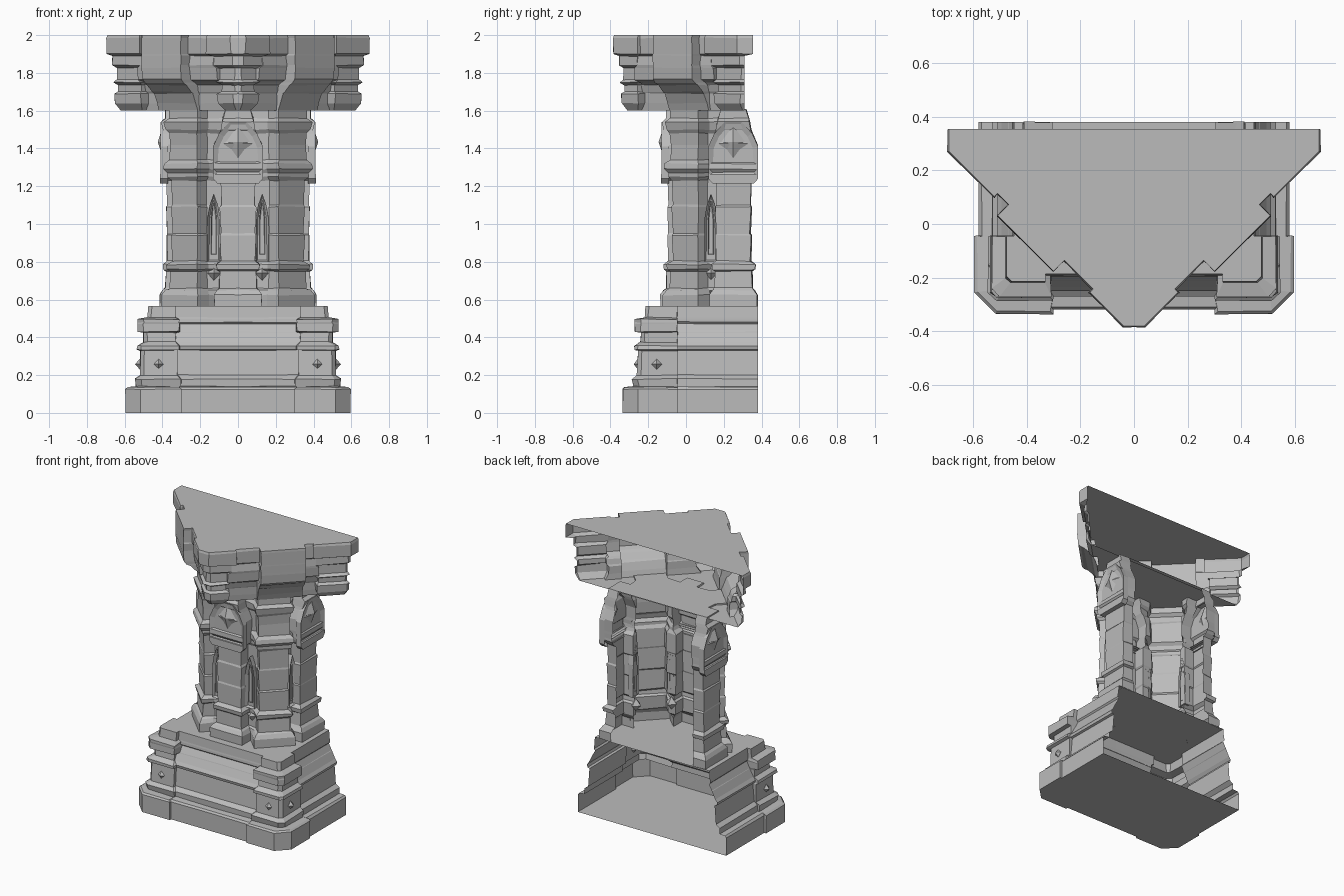
import bpy, bmesh, random
from mathutils import Matrix, Vector

random.seed(4)
if "Cube" in bpy.data.objects:
    bpy.data.objects.remove(bpy.data.objects["Cube"])

stone = bpy.data.materials.new("grey_stone")
stone.use_nodes = True
GREY = (0.5, 0.5, 0.5, 1)
stone.diffuse_color = GREY
stone.node_tree.nodes["Principled BSDF"].inputs["Base Color"].default_value = GREY


def finish(bm, name, mirror=False):
    bmesh.ops.recalc_face_normals(bm, faces=bm.faces)
    mesh = bpy.data.meshes.new(name)
    bm.to_mesh(mesh)
    bm.free()
    mesh.materials.append(stone)
    ob = bpy.data.objects.new(name, mesh)
    bpy.context.collection.objects.link(ob)
    if mirror:
        ob.modifiers.new("mirror", 'MIRROR').merge_threshold = 0.0005


def loft(name, levels, outline, wobble=0.003):
    """Stack half outlines into a shell that is open at the back."""
    bm = bmesh.new()
    rows = []
    for i, level in enumerate(levels):
        row = []
        pts = outline(*level[1:])
        for j, (x, y) in enumerate(pts):
            k = wobble if 0 < i < len(levels) - 1 and 0 < j < len(pts) - 1 else 0
            row.append(bm.verts.new((x + random.uniform(-k, k), y + random.uniform(-k, k),
                                     level[0] + random.uniform(-k, k))))
        rows.append(row)
    for low, high in zip(rows, rows[1:]):
        for j in range(len(low) - 1):
            bm.faces.new((low[j], low[j + 1], high[j + 1], high[j]))
    # horizontal lids
    for row in (rows[0], rows[-1]):
        centre = bm.verts.new((0, row[-1].co.y, row[0].co.z))
        bm.faces.new(row + [centre])
    finish(bm, name, True)


# Stepped base with corner posts
def base_outline(corner, wall, post_in, chamfer):
    yc, yw = 0.26 - corner, 0.26 - wall
    return [(0, yw), (post_in, yw), (post_in, yc), (corner - chamfer, yc),
            (corner, yc + chamfer), (corner, -0.045), (wall, -0.045), (wall, 0.38)]


BASE = [(0, .595, .58, .3, .08), (.125, .595, .58, .3, .08), (.137, .585, .57, .31, .07),
        (.14, .54, .53, .3, .03), (.18, .545, .53, .3, .03), (.2, .52, .5, .32, .02),
        (.33, .515, .49, .32, .02), (.335, .535, .505, .31, .02), (.355, .535, .51, .31, .02),
        (.375, .5, .495, .33, .02), (.425, .5, .47, .33, .02), (.43, .53, .467, .31, .03),
        (.47, .53, .445, .31, .03), (.48, .53, .455, .31, .03), (.495, .53, .455, .31, .03),
        (.505, .48, .452, .33, .02), (.565, .475, .447, .33, .02)]
loft("stepped_base", BASE, base_outline)

# Clustered column with square and diagonal pilasters
CY, SIDE_Y, HALF = 0.28, 0.25, 0.7071


def column_outline(e, a):
    ra, d, rd, rw = .375 + e, .095 + e, .4 + e, .3 + e / 2

    def diag(r, t):
        return ((r + t) * HALF, CY + (t - r) * HALF)
    return [(0, CY - ra), (a, CY - ra), (a, CY - rw), diag(rw + .03, -d), diag(rd, -d),
            diag(rd, d), diag(rw + .03, d), (rw, SIDE_Y - a), (ra, SIDE_Y - a),
            (ra, SIDE_Y + a), (rw, SIDE_Y + a + .005)]


COLUMN = [(.562, .04, .125), (.625, .04, .125), (.65, .025, .11), (.66, .01, .1),
          (.75, .008, .098), (.76, .02, .112), (.785, .024, .116), (.805, 0, .092),
          (.94, .003, .095), (.95, -.002, .089), (1.09, .003, .095), (1.1, -.002, .089),
          (1.23, .002, .093), (1.25, .018, .115), (1.27, .018, .125), (1.29, .032, .125),
          (1.32, .03, .125), (1.34, .008, .125), (1.42, .008, .125), (1.48, .01, .1),
          (1.5, .024, .092), (1.54, .03, .085), (1.56, .01, .08), (1.61, .01, .065)]
loft("clustered_column", COLUMN, column_outline)


# Diamond-shaped cap with moulded tips and bracket panels
def cap_outline(o, panel, wall, back):
    tip = .425 + 1.4 * o
    yt, xt = -.385 - o, .695 + o

    def sm(s, m):
        return ((s + m) / 2, (m - s) / 2)
    inner, outer = -.085 + 1.4 * o, .62 - o
    return [(0, yt), (tip + yt, yt), sm(tip, inner), sm(wall, inner), sm(wall, .125),
            sm(panel, .125), sm(panel, .54), sm(wall, .54), sm(wall, outer),
            sm(tip, outer), (xt, xt - tip), (xt, back)]


CAP = [(1.6, -.075, .3, .28, .31), (1.64, -.045, .32, .285, .31), (1.69, -.04, .35, .29, .31),
       (1.7, -.06, .37, .295, .31), (1.735, -.06, .42, .31, .31), (1.75, -.035, .45, .33, .31),
       (1.765, -.055, .475, .38, .31), (1.825, -.055, .48, .39, .31),
       (1.84, -.03, .48, .39, .31), (1.89, -.03, .48, .38, .31), (1.9, 0, .48, .4, .355),
       (1.985, 0, .48, .4, .355), (2, -.004, .477, .395, .355)]
loft("diamond_cap", CAP, cap_outline)


def framed_plate(name, shape, place, thick, rim, sink, mirror):
    """Open-backed prism from a 2D shape with a sunken panel inside a rim."""
    bm = bmesh.new()
    back = bm.faces.new([bm.verts.new((u, 0, v)) for u, v in shape])
    moved = bmesh.ops.extrude_face_region(bm, geom=[back])["geom"]
    bmesh.ops.translate(bm, vec=(0, -thick, 0),
                        verts=[g for g in moved if isinstance(g, bmesh.types.BMVert)])
    front = next(g for g in moved if isinstance(g, bmesh.types.BMFace))
    bmesh.ops.recalc_face_normals(bm, faces=bm.faces)
    bmesh.ops.inset_region(bm, faces=[front], thickness=rim, depth=-sink)
    hidden = [f for f in bm.faces if all(abs(v.co.y) < 1e-5 for v in f.verts)]
    bmesh.ops.delete(bm, geom=hidden, context='FACES_ONLY')
    bm.transform(place)
    finish(bm, name, mirror)


def octahedron(name, place, size, mirror):
    bm = bmesh.new()
    bmesh.ops.create_uvsphere(bm, u_segments=4, v_segments=2, radius=1)
    bm.transform(place @ Matrix.Diagonal(Vector((*size, 1))))
    finish(bm, name, mirror)


def facing(x, y, z, side):
    turn = Matrix.Rotation(1.5708, 4, 'Z') if side else Matrix()
    return Matrix.Translation((x, y, z)) @ turn


# Pointed gable heads with a carved boss
GABLE = [(-.132, 1.25), (.132, 1.25), (.132, 1.41), (.1, 1.48), (.045, 1.54),
         (-.045, 1.54), (-.1, 1.48), (-.132, 1.41)]
SILL = [(-.11, 1.215), (.11, 1.215), (.132, 1.24), (.132, 1.265), (-.132, 1.265), (-.132, 1.24)]
for side, label in ((False, "front"), (True, "side")):
    x, y = (.37, SIDE_Y) if side else (0, CY - .37)
    framed_plate(label + "_gable", GABLE, facing(x, y, 0, side), .04, .03, .014, side)
    framed_plate(label + "_gable_sill", SILL, facing(x, y, 0, side), .042, .004, 0, side)
    x, y = (.395, SIDE_Y) if side else (0, CY - .395)
    octahedron(label + "_boss", facing(x, y, 1.435, side), (.065, .03, .09), side)
    octahedron(label + "_boss_petals", facing(x, y, 1.425, side), (.082, .024, .055), side)

# Pointed blind windows in the recesses, each over a small corbel
ARCH = [(-.034, .8), (.034, .8), (.034, 1.03), (.022, 1.1), (0, 1.16), (-.022, 1.1), (-.034, 1.03)]
for side, label in ((False, "front"), (True, "side")):
    x, y = (.3, .132) if side else (.128, CY - .3)
    place = facing(x, y, 0, side)
    framed_plate(label + "_window", ARCH, place, .035, .012, .018, True)
    inner = [(u * .45, .99 + (v - .99) * .8) for u, v in ARCH]
    framed_plate(label + "_window_light", inner, place, .027, .005, .006, True)
    octahedron(label + "_window_corbel", facing(x, y, .74, side), (.04, .04, .045), True)

# Diamond studs on the corner posts
octahedron("front_stud", facing(.42, -.255, .258, False), (.028, .022, .028), True)
octahedron("side_stud", facing(.52, -.155, .258, True), (.028, .025, .028), True)
